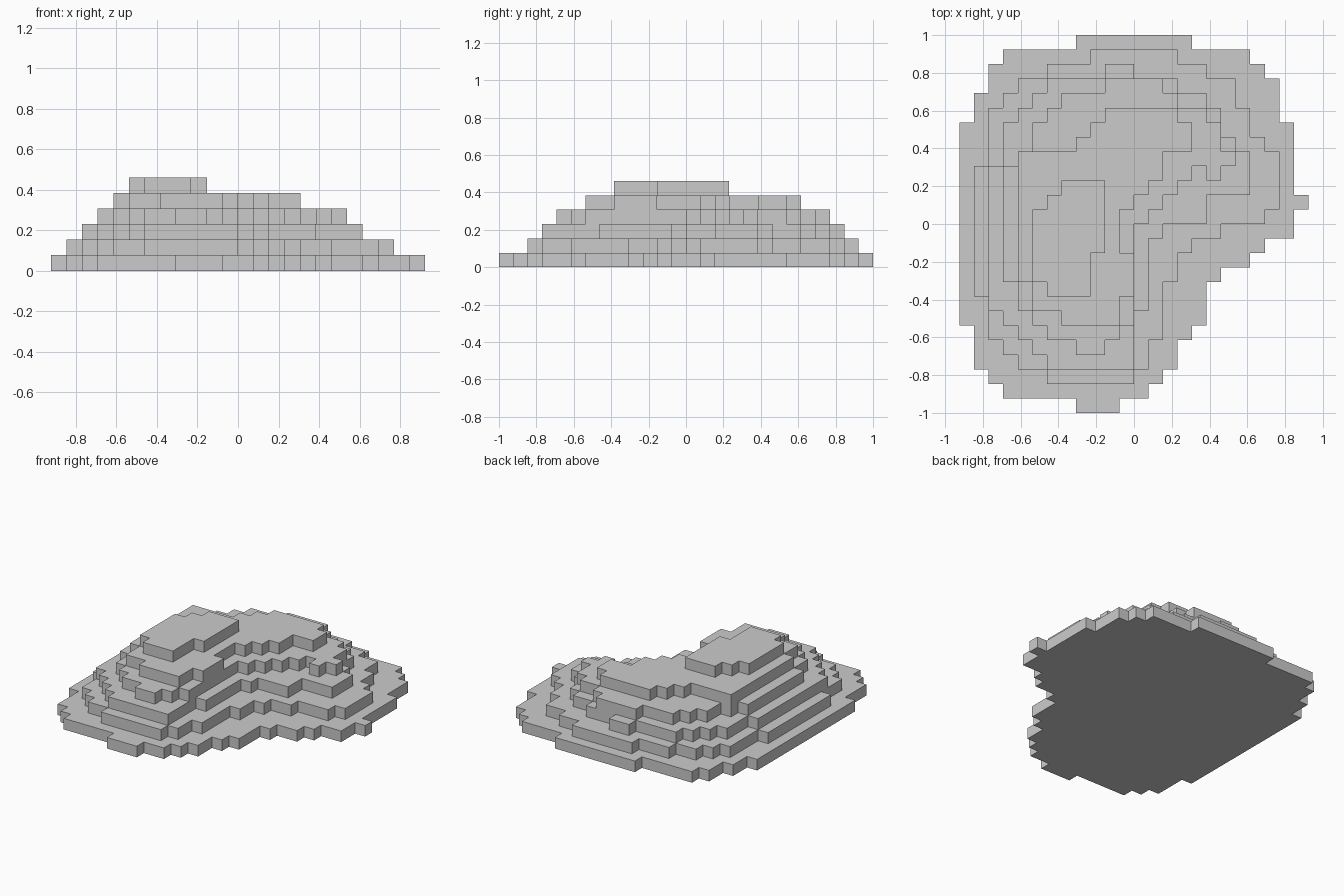
import bpy, bmesh

if "Cube" in bpy.data.objects:
    bpy.data.objects.remove(bpy.data.objects["Cube"])

U = 2 / 26  # block size: 26 blocks along y, 24 along x


def terrace(name, level, row, spans):
    """Slab one block high. Each span is (row count, left column, right column), back to front."""
    left, right = [], []
    for count, a, b in spans:
        for r in (row, row + count):
            for side, col in ((left, a), (right, b)):
                p = (col - 12, 13 - r)
                # drop the midpoint of straight runs
                if len(side) > 1 and side[-1][0] == side[-2][0] == p[0]:
                    side.pop()
                if not side or side[-1] != p:
                    side.append(p)
        row += count
    bm = bmesh.new()
    verts = [bm.verts.new((x * U, y * U, level * U)) for x, y in left + right[::-1]]
    base = bm.faces.new(verts)
    ext = bmesh.ops.extrude_face_region(bm, geom=[base], use_keep_orig=True)
    top = [g for g in ext["geom"] if isinstance(g, bmesh.types.BMVert)]
    bmesh.ops.translate(bm, verts=top, vec=(0, 0, U))
    bmesh.ops.recalc_face_normals(bm, faces=bm.faces)
    mesh = bpy.data.meshes.new(name)
    bm.to_mesh(mesh)
    bm.free()
    bpy.context.collection.objects.link(bpy.data.objects.new(name, mesh))


# Ground level
terrace("base_terrace", 0, 0, [
    (1, 8, 16), (1, 3, 20), (1, 2, 21), (1, 2, 22), (2, 1, 22), (5, 0, 23),
    (1, 0, 24), (2, 0, 23), (1, 0, 21), (1, 0, 20), (1, 0, 18), (3, 0, 17),
    (1, 1, 16), (2, 1, 15), (1, 2, 14), (1, 3, 13), (1, 8, 11)])

# Slopes
terrace("second_terrace", 1, 1, [
    (1, 9, 15), (1, 6, 17), (1, 4, 19), (1, 3, 19), (2, 2, 20), (1, 2, 21),
    (1, 2, 22), (3, 1, 22), (1, 1, 21), (1, 1, 18), (1, 1, 16), (2, 1, 15),
    (1, 1, 14), (3, 2, 14), (1, 3, 13), (1, 4, 13), (1, 6, 12)])
terrace("third_terrace", 2, 2, [
    (1, 10, 12), (1, 6, 15), (1, 5, 17), (1, 4, 18), (1, 3, 18), (1, 3, 19),
    (1, 3, 20), (2, 2, 20), (2, 2, 17), (1, 2, 14), (5, 2, 13), (1, 3, 12),
    (1, 4, 12), (1, 5, 12), (1, 6, 12)])
terrace("fourth_terrace", 3, 3, [
    (1, 10, 14), (1, 7, 15), (1, 6, 17), (2, 5, 18), (1, 4, 19), (1, 3, 16),
    (1, 3, 15), (1, 3, 14), (1, 3, 13), (4, 3, 12), (2, 4, 12), (1, 5, 12),
    (1, 6, 11), (1, 8, 10)])
terrace("fourth_terrace_outcrop", 3, 9, [(1, 17, 18)])

# Upper plateau and summit
terrace("plateau", 4, 5, [
    (1, 10, 15), (1, 9, 16), (1, 8, 16), (2, 4, 14), (1, 4, 13), (1, 4, 12),
    (3, 4, 11), (2, 4, 12), (1, 5, 12), (1, 5, 11), (1, 7, 11)])
terrace("summit", 5, 10, [
    (1, 7, 10), (1, 6, 10), (3, 5, 10), (2, 5, 9), (1, 6, 9)])
